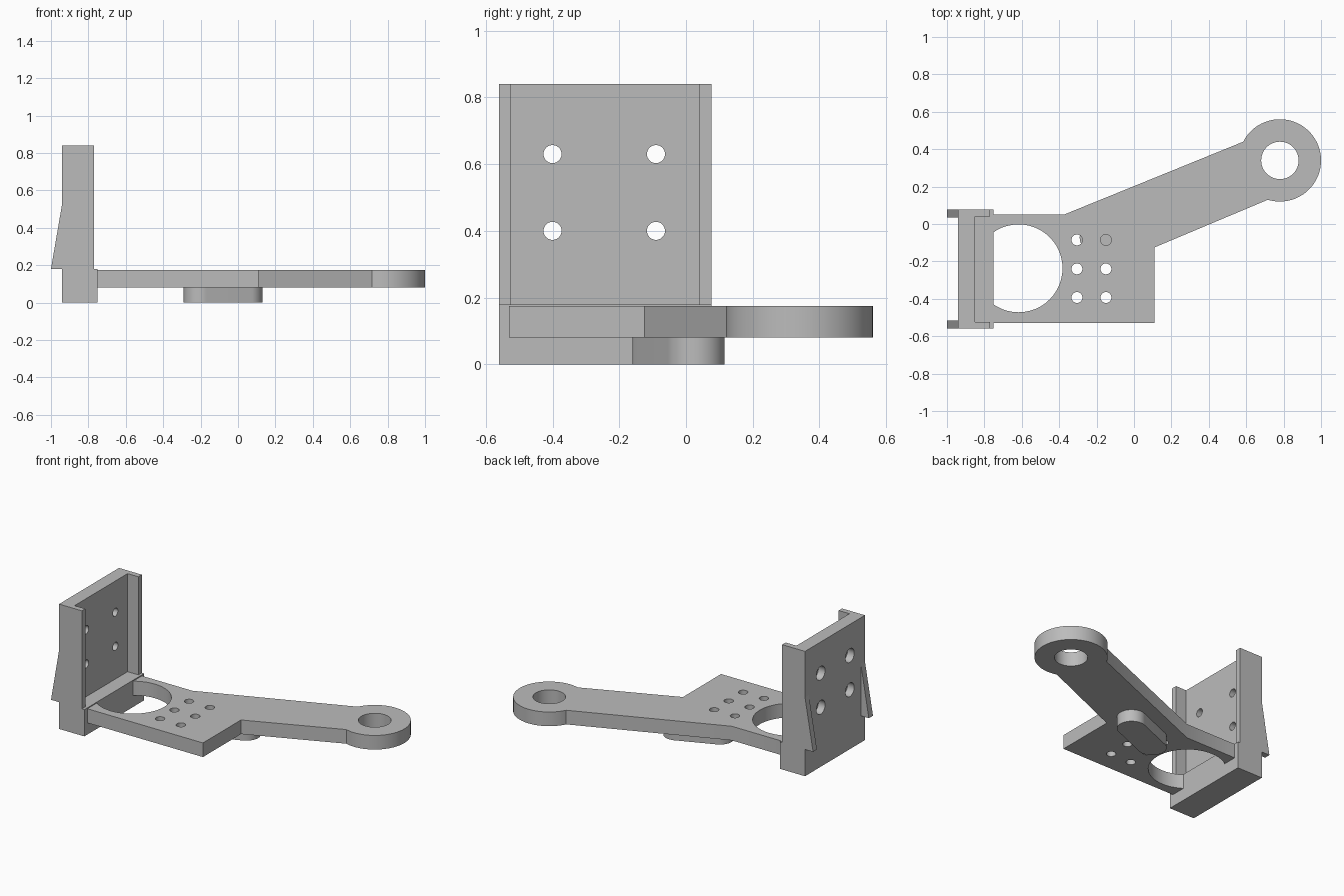
import bpy
import bmesh
from math import sin, cos, radians
from mathutils import Matrix, Vector

if "Cube" in bpy.data.objects:
    bpy.data.objects.remove(bpy.data.objects["Cube"])

grey = bpy.data.materials.new("plain grey")
grey.use_nodes = True
grey.diffuse_color = (0.5, 0.5, 0.5, 1)
grey.node_tree.nodes["Principled BSDF"].inputs["Base Color"].default_value = grey.diffuse_color


def arc(cx, cy, r, a0, a1, n=48):
    angles = [radians(a0 + (a1 - a0) * i / n) for i in range(n + 1)]
    return [(cx + r * cos(a), cy + r * sin(a)) for a in angles]


def add_object(name, bm):
    mesh = bpy.data.meshes.new(name)
    bmesh.ops.recalc_face_normals(bm, faces=bm.faces)
    bm.to_mesh(mesh)
    bm.free()
    mesh.materials.append(grey)
    obj = bpy.data.objects.new(name, mesh)
    bpy.context.collection.objects.link(obj)
    return obj


def prism(name, points, low, high, axis="Z"):
    """Extrude a flat outline along Z, or an XZ outline along Y."""
    place = (lambda p: (p[0], p[1], low)) if axis == "Z" else (lambda p: (p[0], low, p[1]))
    move = Vector((0, 0, high - low)) if axis == "Z" else Vector((0, high - low, 0))
    bm = bmesh.new()
    face = bm.faces.new([bm.verts.new(place(p)) for p in points])
    result = bmesh.ops.extrude_face_region(bm, geom=[face], use_keep_orig=True)
    verts = [v for v in result["geom"] if isinstance(v, bmesh.types.BMVert)]
    bmesh.ops.translate(bm, verts=verts, vec=move)
    return add_object(name, bm)


def box(name, x0, x1, y0, y1, z0, z1):
    return prism(name, [(x0, y0), (x1, y0), (x1, y1), (x0, y1)], z0, z1)


def drill(target, center, radius, depth, axis="Z"):
    """Cut a round hole and keep the result as plain mesh."""
    bm = bmesh.new()
    turn = Matrix.Rotation(radians(90), 4, "Y") if axis == "X" else Matrix()
    bmesh.ops.create_cone(bm, cap_ends=True, segments=48, radius1=radius, radius2=radius,
                          depth=depth, matrix=Matrix.Translation(center) @ turn)
    cutter = add_object("hole_cutter", bm)
    cutter.hide_render = True
    mod = target.modifiers.new("hole", "BOOLEAN")
    mod.operation, mod.solver, mod.object = "DIFFERENCE", "EXACT", cutter
    bpy.context.view_layer.update()
    evaluated = target.evaluated_get(bpy.context.evaluated_depsgraph_get())
    mesh = bpy.data.meshes.new_from_object(evaluated)
    target.modifiers.clear()
    target.data = mesh
    bpy.data.objects.remove(cutter)


# Flat arm plate ending in a round eye
outline = [(-0.75, 0.05), (-0.75, -0.53), (0.11, -0.53), (0.11, -0.125)]
outline += arc(0.78, 0.34, 0.22, -107, 153, 72) + [(-0.375, 0.05)]
arm = prism("arm_plate", outline, 0.08, 0.175)
drill(arm, (0.78, 0.34, 0.13), 0.1, 0.3)
drill(arm, (-0.617, -0.237, 0.13), 0.235, 0.3)
for x in (-0.305, -0.15):
    for y in (-0.085, -0.24, -0.393):
        drill(arm, (x, y, 0.13), 0.029, 0.3)

# Rounded boss under the arm, lined up with it
tilt = 22.2
dx, dy = 0.132 * cos(radians(tilt)), 0.132 * sin(radians(tilt))
boss_outline = arc(-0.08 + dx, -0.022 + dy, 0.088, tilt - 90, tilt + 90)
boss_outline += arc(-0.08 - dx, -0.022 - dy, 0.088, tilt + 90, tilt + 270)
boss = prism("arm_boss", boss_outline, 0, 0.08)

# Base block and upright panel with counterbored screw holes
block = box("base_block", -0.94, -0.752, -0.56, 0.077, 0, 0.18)
panel = box("upright_panel", -0.94, -0.85, -0.56, 0.077, 0.18, 0.84)
for y in (-0.4, -0.09):
    for z in (0.4, 0.63):
        drill(panel, (-0.9, y, z), 0.027, 0.3, "X")
        drill(panel, (-0.94, y, z), 0.046, 0.1, "X")

# Side walls and the tapered fins behind them
parts = [arm, boss, block, panel]
for side, y0, y1 in (("right", -0.56, -0.524), ("left", 0.04, 0.077)):
    parts.append(box(side + "_wall", -0.85, -0.77, y0, y1, 0.18, 0.84))
    parts.append(prism(side + "_fin", [(-1, 0.18), (-0.94, 0.18), (-0.94, 0.53)],
                       y0 - 0.004 * (side == "left"), y1 + 0.008 * (side == "right"), "Y"))

for obj in parts:
    obj.data.shade_smooth()
    obj.data.set_sharp_from_angle(angle=radians(30))
